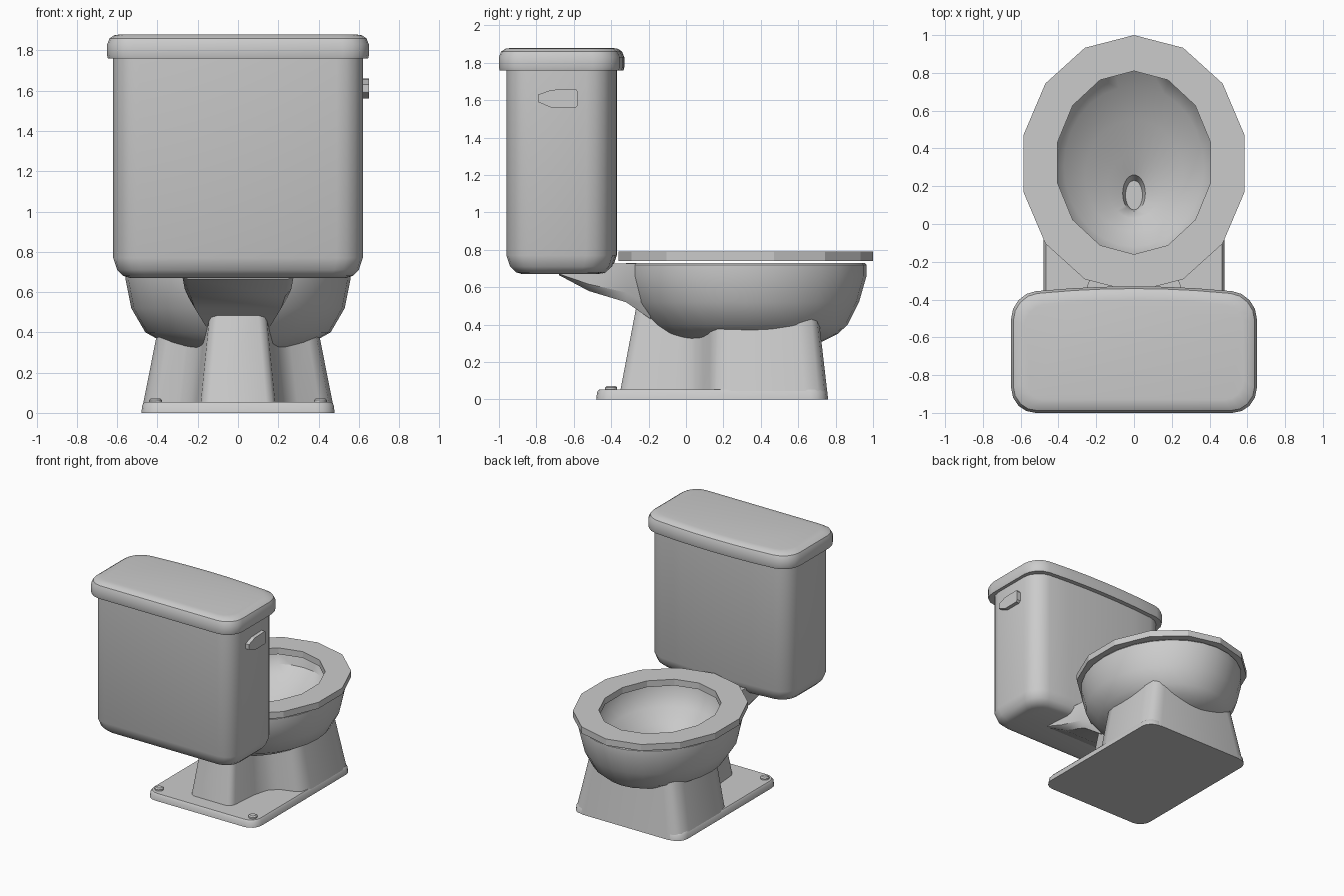
import bpy, bmesh, math

if "Cube" in bpy.data.objects:
    bpy.data.objects.remove(bpy.data.objects["Cube"])


def loft(name, rings, cap_start=True, cap_end=True, closed=False, smooth=35):
    """Skin a list of equal-length point rings into one object."""
    bm = bmesh.new()
    vr = [[bm.verts.new(p) for p in r] for r in rings]
    n = len(vr[0])
    pairs = list(zip(vr, vr[1:])) + ([(vr[-1], vr[0])] if closed else [])
    for a, b in pairs:
        for i in range(n):
            j = (i + 1) % n
            bm.faces.new((a[i], a[j], b[j], b[i]))
    if not closed and cap_start:
        bm.faces.new(vr[0])
    if not closed and cap_end:
        bm.faces.new(vr[-1])
    bmesh.ops.recalc_face_normals(bm, faces=bm.faces)
    me = bpy.data.meshes.new(name)
    bm.to_mesh(me)
    bm.free()
    ob = bpy.data.objects.new(name, me)
    bpy.context.collection.objects.link(ob)
    if smooth:
        bpy.ops.object.select_all(action='DESELECT')
        ob.select_set(True)
        bpy.context.view_layer.objects.active = ob
        bpy.ops.object.shade_smooth_by_angle(angle=math.radians(smooth))
    return ob


def oval(z, y_back, y_front, rx, n=28):
    cy, ry = (y_back + y_front) / 2, (y_front - y_back) / 2
    return [(rx * math.sin(t), cy + ry * math.cos(t), z)
            for t in (2 * math.pi * i / n for i in range(n))]


def rounded(z, hx, y0, y1, r, inset=0.0, bow=0.0, seg=4):
    """Rounded rectangle whose +y side can bow outward."""
    hx, y0, y1, r = hx - inset, y0 + inset, y1 - inset, max(r - inset * 0.4, 0.01)
    pts = []
    for k, (sx, cy) in enumerate(((1, y1 - r), (-1, y1 - r), (-1, y0 + r), (1, y0 + r))):
        for i in range(seg + 1):
            a = math.pi / 2 * (k + i / seg)
            pts.append([sx * (hx - r) + r * math.cos(a), cy + r * math.sin(a), z])
        if k == 0:
            pts += [[hx * f, y1, z] for f in (0.5, 0.25, 0, -0.25, -0.5)]
    for p in pts:
        if p[1] > (y0 + y1) / 2:
            p[1] += bow * (1 - (p[0] / hx) ** 2)
    return pts


# Tank with rounded underside
loft("tank", [rounded(z, 0.62, -0.96, -0.405, 0.13, i, 0.035)
              for z, i in ((0.67, 0.085), (0.68, 0.05), (0.71, 0.02), (0.77, 0), (1.78, 0))])

# Tank lid with softened top edge
loft("tank_lid", [rounded(z, 0.65, -1.0, -0.37, 0.13, i, 0.04)
                  for z, i in ((1.76, 0.004), (1.775, 0), (1.83, 0), (1.86, 0.012),
                               (1.875, 0.035), (1.88, 0.07))])

# Flush lever on the right side of the tank
lever = [(-0.79, 1.59), (-0.72, 1.56), (-0.59, 1.56), (-0.577, 1.575),
         (-0.577, 1.645), (-0.59, 1.66), (-0.72, 1.655), (-0.79, 1.63)]
loft("flush_lever", [[(x, y, z) for y, z in lever] for x in (0.6, 0.65)], smooth=0)

# Seat ring, fourteen flat sides
loft("seat", [oval(z, yb, yf, rx, 14) for z, yb, yf, rx in (
    (0.74, -0.36, 1.0, 0.6), (0.79, -0.36, 1.0, 0.6),
    (0.79, -0.16, 0.81, 0.415), (0.74, -0.16, 0.81, 0.415))], closed=True, smooth=0)

# Bowl: outside from the bottom up, over the rim, then inside down to the drain
loft("bowl", [oval(*r) for r in (
    (0.30, -0.04, 0.60, 0.17), (0.31, -0.07, 0.73, 0.25), (0.35, -0.13, 0.81, 0.37),
    (0.40, -0.19, 0.865, 0.46), (0.52, -0.29, 0.925, 0.53), (0.66, -0.33, 0.965, 0.558),
    (0.72, -0.33, 0.965, 0.558), (0.73, -0.32, 0.955, 0.55),
    (0.73, -0.18, 0.84, 0.44), (0.66, -0.165, 0.82, 0.425), (0.59, -0.12, 0.73, 0.37),
    (0.50, -0.04, 0.55, 0.26), (0.43, 0.03, 0.37, 0.14), (0.385, 0.065, 0.26, 0.06),
    (0.33, 0.075, 0.23, 0.045))])

# Neck carrying the tank behind the bowl
neck = []
for y, w, zb, zt in ((-0.68, 0.275, 0.665, 0.69), (-0.52, 0.265, 0.58, 0.725),
                     (-0.32, 0.245, 0.52, 0.728), (-0.19, 0.19, 0.43, 0.728)):
    c = (zt - zb) * 0.25
    neck.append([(-w, y, zt), (-w, y, zb + c), (-w + 0.03, y, zb),
                 (w - 0.03, y, zb), (w, y, zb + c), (w, y, zt)])
loft("neck", neck)

# Pedestal: narrow at the back, flaring to a wide front; (base x, y, top x, y)
half = [(0.145, -0.36, 0.10, -0.265), (0.175, -0.345, 0.13, -0.25), (0.19, -0.31, 0.14, -0.22),
        (0.21, -0.08, 0.165, -0.05), (0.24, 0.03, 0.195, 0.03), (0.30, 0.09, 0.25, 0.09),
        (0.41, 0.125, 0.34, 0.13), (0.46, 0.16, 0.38, 0.17), (0.48, 0.24, 0.395, 0.24),
        (0.48, 0.64, 0.395, 0.60), (0.465, 0.71, 0.375, 0.67), (0.43, 0.745, 0.34, 0.70),
        (0.37, 0.76, 0.29, 0.71)]
full = half + [(-a, b, -c, d) for a, b, c, d in reversed(half)]
loft("pedestal", [[(a, b, 0) for a, b, c, d in full],
                  [(c, d, 0.5 if d < -0.1 else 0.43) for a, b, c, d in full]],
     cap_end=False, smooth=50)

# Floor plate
loft("floor_plate", [rounded(z, 0.48, -0.48, 0.755, 0.09, i)
                     for z, i in ((0, 0), (0.04, 0.005), (0.053, 0.015))])

# Bolt caps on the rear corners of the plate
for side, sx in (("left", -1), ("right", 1)):
    loft(side + "_bolt_cap", [[(sx * 0.41 + x, y, z) for x, y, z in oval(z, -0.4 - r, -0.4 + r, r, 12)]
                              for z, r in ((0.045, 0.032), (0.064, 0.032), (0.072, 0.022))])
